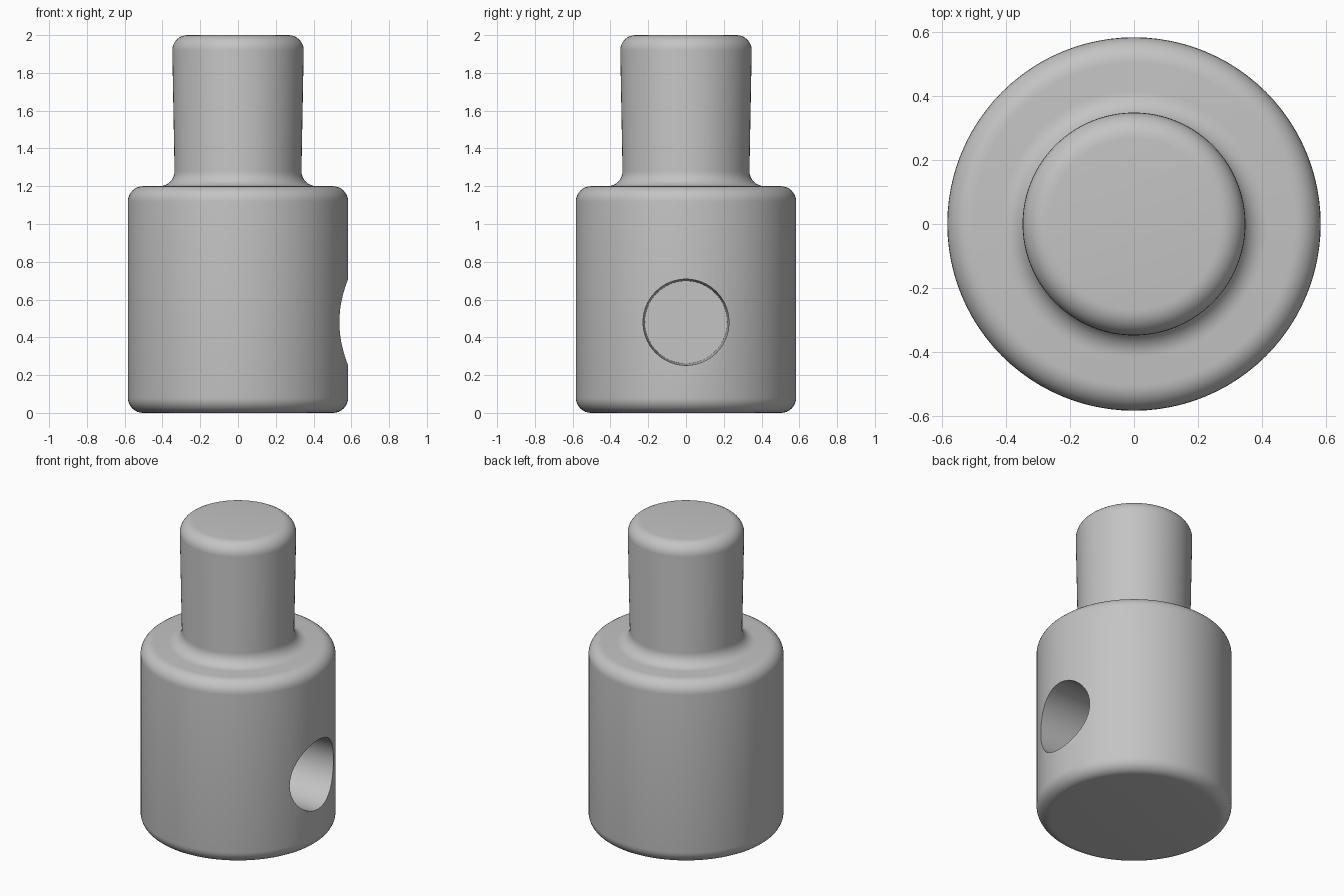
import bpy
from math import sin, cos, pi, radians

cube = bpy.data.objects.get("Cube")
if cube:
    bpy.data.objects.remove(cube, do_unlink=True)

SEGMENTS = 96

grey = bpy.data.materials.new("plain grey")
grey.use_nodes = True
colour = (0.55, 0.55, 0.55, 1)
grey.diffuse_color = colour
grey.node_tree.nodes["Principled BSDF"].inputs["Base Color"].default_value = colour


def fillet(r, z, radius, start, end, steps=8):
    """Arc of profile points around (r, z), angles in degrees."""
    angles = [radians(start + (end - start) * i / steps) for i in range(steps + 1)]
    return [(r + radius * cos(a), z + radius * sin(a)) for a in angles]


def lathe(name, profile):
    """Closed solid turned around z from a bottom-to-top profile."""
    n, rows = SEGMENTS, len(profile)
    verts = [(r * cos(2 * pi * k / n), r * sin(2 * pi * k / n), z)
             for r, z in profile for k in range(n)]
    faces = [(i * n + k, i * n + (k + 1) % n, (i + 1) * n + (k + 1) % n, (i + 1) * n + k)
             for i in range(rows - 1) for k in range(n)]
    faces += [tuple(reversed(range(n))), tuple(range((rows - 1) * n, rows * n))]
    mesh = bpy.data.meshes.new(name)
    mesh.from_pydata(verts, [], faces)
    mesh.materials.append(grey)
    obj = bpy.data.objects.new(name, mesh)
    bpy.context.collection.objects.link(obj)
    return obj


# Wide body, concave neck fillet and slightly flared shank in one turned profile
profile = (fillet(0.503, 0.08, 0.08, -90, 0)
           + fillet(0.503, 1.12, 0.08, 0, 90)
           + fillet(0.416, 1.28, 0.08, 270, 180)
           + fillet(0.268, 1.92, 0.08, 0, 90))
pin = lathe("stepped_pin", profile)

# Tapered blind hole entering from the +x side
cutter = lathe("side_hole_cutter", [(0.218, 0), (0.232, 0.8)])
cutter.location = (0, 0, 0.48)
cutter.rotation_euler = (0, pi / 2, 0)
cutter.hide_render = True

hole = pin.modifiers.new("side_hole", "BOOLEAN")
hole.operation = "DIFFERENCE"
hole.solver = "EXACT"
hole.object = cutter

bpy.ops.object.select_all(action="DESELECT")
pin.select_set(True)
bpy.context.view_layer.objects.active = pin
bpy.ops.object.modifier_apply(modifier=hole.name)
bpy.data.objects.remove(cutter, do_unlink=True)
bpy.ops.object.shade_smooth_by_angle(angle=radians(30))
